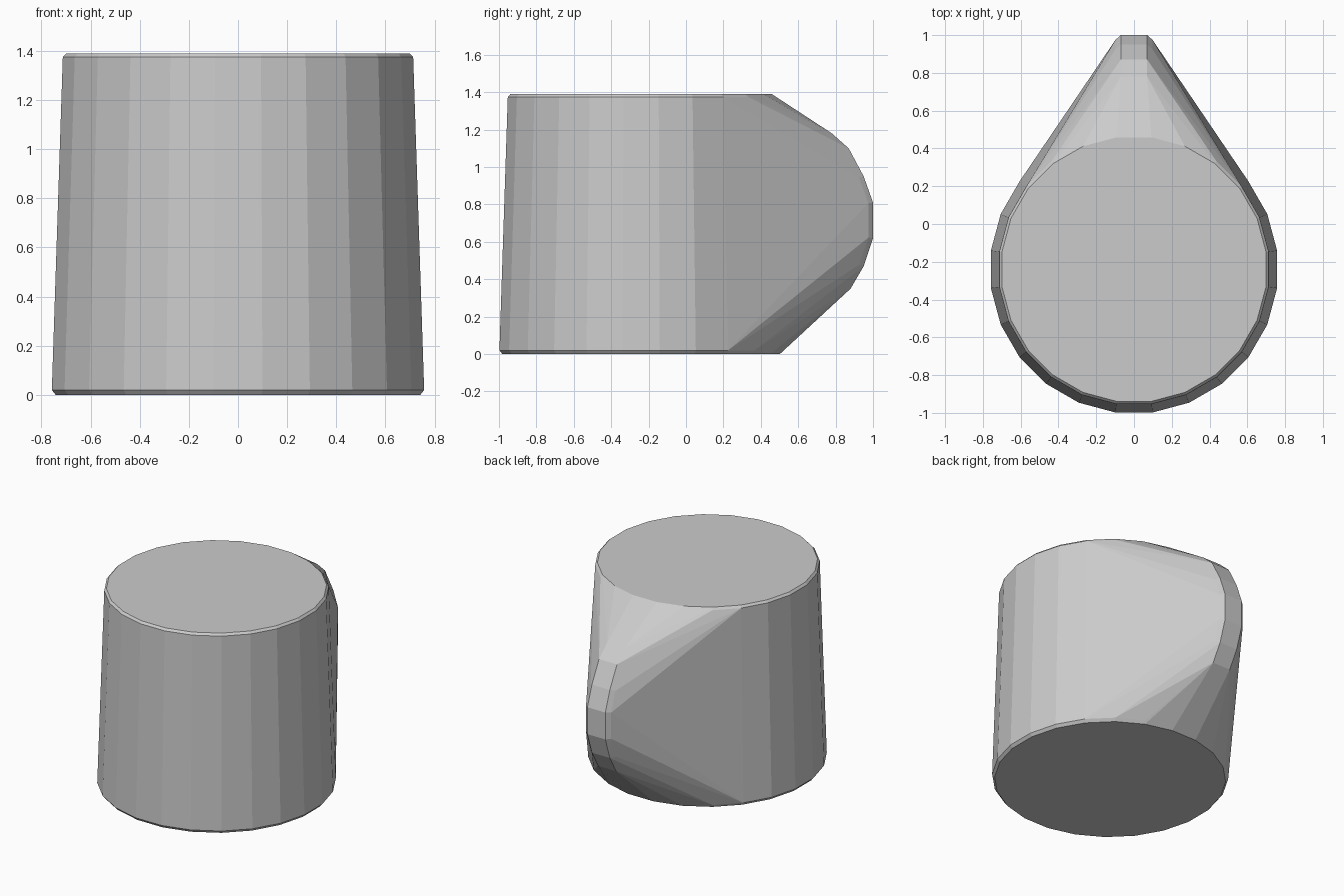
import bpy, bmesh
from math import sin, cos, pi

cube = bpy.data.objects.get("Cube")
if cube:
    bpy.data.objects.remove(cube, do_unlink=True)

grey = bpy.data.materials.new("light grey")
grey.use_nodes = True
colour = (0.6, 0.6, 0.6, 1)
grey.diffuse_color = colour
grey.node_tree.nodes["Principled BSDF"].inputs["Base Color"].default_value = colour

SIDES = 24
CENTRE_Y = -0.24

bm = bmesh.new()

# Tapered round body: rim and base each have a narrow bevel (radius, z)
for radius, z in [(0.748, 0), (0.764, 0.02), (0.719, 1.375), (0.705, 1.39)]:
    for i in range(SIDES):
        a = 2 * pi * (i + 0.5) / SIDES
        bm.verts.new((radius * cos(a), CENTRE_Y + radius * sin(a), z))

# Handle bulge: outer outline (y, z), with a wider outline set in behind it
outline = [(0.78, 1.18), (0.87, 1.10), (0.95, 0.95), (1.0, 0.81),
           (1.0, 0.62), (0.95, 0.47), (0.88, 0.35)]
for y, z in outline:
    for side in (-1, 1):
        bm.verts.new((side * 0.07, y, z))
        bm.verts.new((side * 0.098, y - 0.025, 0.715 + (z - 0.715) * 0.97))

# Wrap everything in one convex skin
hull = bmesh.ops.convex_hull(bm, input=bm.verts)
loose = {v for v in hull["geom_interior"] + hull["geom_unused"]
         if isinstance(v, bmesh.types.BMVert)}
bmesh.ops.delete(bm, geom=list(loose), context="VERTS")
bmesh.ops.dissolve_limit(bm, angle_limit=0.01, verts=bm.verts, edges=bm.edges)
bmesh.ops.recalc_face_normals(bm, faces=bm.faces)

mesh = bpy.data.meshes.new("mug_hull")
bm.to_mesh(mesh)
bm.free()
mesh.materials.append(grey)
body = bpy.data.objects.new("mug_hull", mesh)
bpy.context.collection.objects.link(body)
